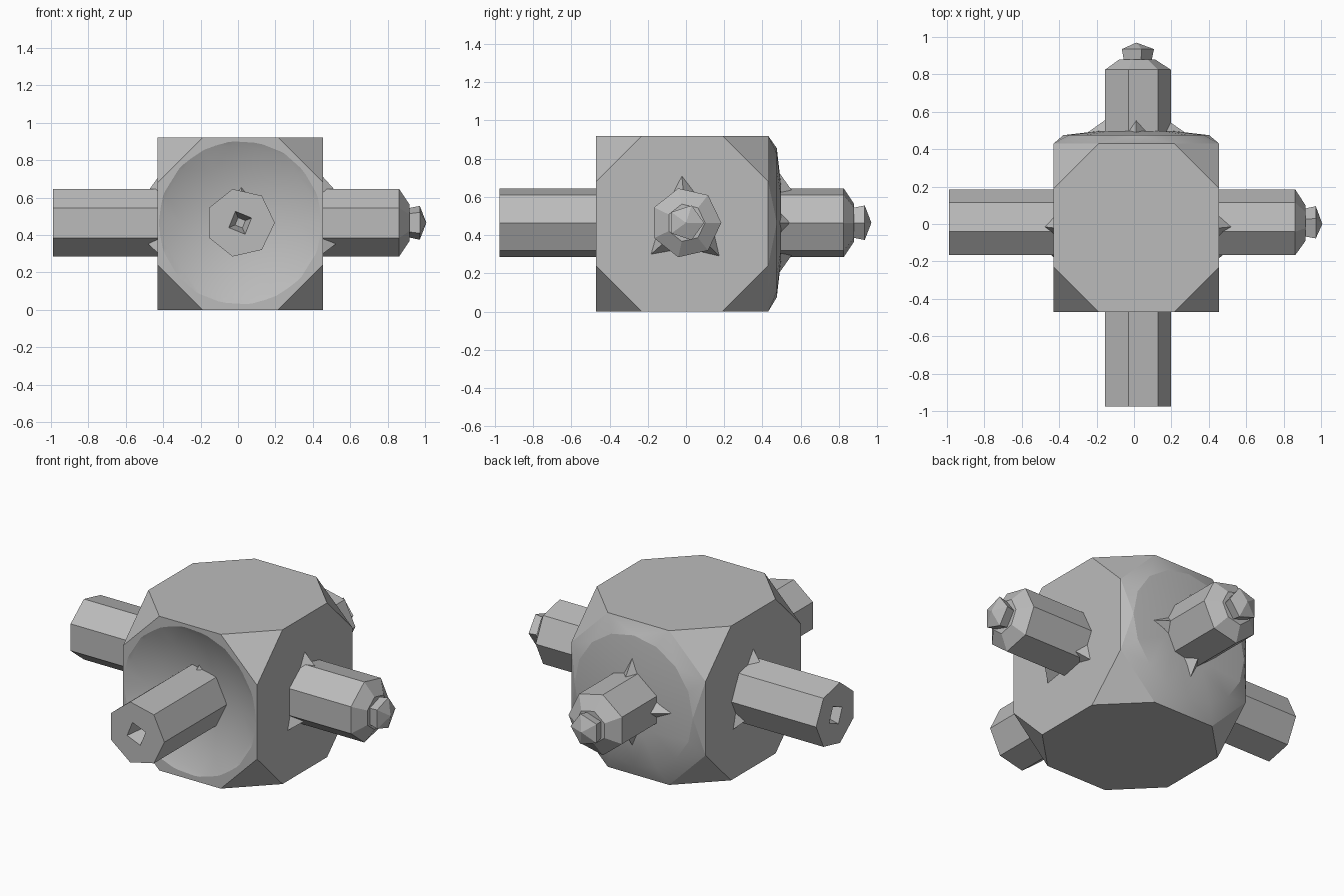
import bpy, bmesh
from math import cos, sin, pi, radians
from mathutils import Vector, Matrix

if "Cube" in bpy.data.objects:
    bpy.data.objects.remove(bpy.data.objects["Cube"])

grey = bpy.data.materials.new("plain grey")
grey.use_nodes = True
grey.diffuse_color = (0.5, 0.5, 0.5, 1)
grey.node_tree.nodes["Principled BSDF"].inputs["Base Color"].default_value = (0.5, 0.5, 0.5, 1)

HUB = Vector((0.012, 0, 0.465))
X, Y, Z = Vector((1, 0, 0)), Vector((0, 1, 0)), Vector((0, 0, 1))


def finish(name, bm):
    bmesh.ops.recalc_face_normals(bm, faces=bm.faces)
    mesh = bpy.data.meshes.new(name)
    bm.to_mesh(mesh)
    bm.free()
    mesh.materials.append(grey)
    ob = bpy.data.objects.new(name, mesh)
    bpy.context.collection.objects.link(ob)
    return ob


def hull(name, points):
    bm = bmesh.new()
    for p in points:
        bm.verts.new(p)
    res = bmesh.ops.convex_hull(bm, input=bm.verts)
    loose = [g for g in res["geom_interior"] if isinstance(g, bmesh.types.BMVert)]
    bmesh.ops.delete(bm, geom=loose, context="VERTS")
    bmesh.ops.dissolve_limit(bm, angle_limit=radians(1), verts=bm.verts, edges=bm.edges)
    return finish(name, bm)


def frame(out, side):
    """Matrix whose local z runs along the peg and local x along a peg corner."""
    m = Matrix((side, out.cross(side), out)).transposed().to_4x4()
    m.translation = HUB
    return m


def lathe(name, rings, sides, matrix):
    """Rings are (radius, height); a radius of zero makes a point."""
    bm = bmesh.new()
    loops = []
    for r, h in rings:
        n = sides if r else 1
        loops.append([bm.verts.new(matrix @ Vector((r * cos(2 * pi * i / n),
                      r * sin(2 * pi * i / n), h))) for i in range(n)])
    for a, b in zip(loops, loops[1:]):
        for i in range(sides):
            j = (i + 1) % sides
            bm.faces.new((a[i], a[j], b[0]) if len(b) == 1 else (a[i], a[j], b[j], b[i]))
    for loop in (loops[0], loops[-1]):
        if len(loop) > 1:
            bm.faces.new(loop)
    return finish(name, bm)


def carve(target, cutter):
    cutter.hide_render = True
    mod = target.modifiers.new("cut", "BOOLEAN")
    mod.operation = "DIFFERENCE"
    mod.solver = "EXACT"
    mod.object = cutter
    bpy.context.view_layer.objects.active = target
    bpy.ops.object.modifier_apply(modifier=mod.name)
    bpy.data.objects.remove(cutter)


# Body: box with its corners cut off and a low dome on the back
lo, hi = Vector((-0.43, -0.47, 0)), Vector((0.455, 0.43, 0.92))
points = []
for k in range(8):
    corner = Vector([(lo, hi)[k >> a & 1][a] for a in range(3)])
    for a in range(3):
        p = corner.copy()
        p[a] += -0.24 if k >> a & 1 else 0.24
        points.append(p)
for r, y in ((0.39, 0.475), (0.2, 0.497)):
    points += [HUB + Vector((r * cos(t * pi / 8), y, r * sin(t * pi / 8))) for t in range(16)]
body = hull("body", points)

# Shallow dish hollowed out of the front
bm = bmesh.new()
bmesh.ops.create_icosphere(bm, subdivisions=4, radius=1.02,
                           matrix=Matrix.Translation(HUB - Y * 1.39))
carve(body, finish("dish_cutter", bm))
bpy.ops.object.select_all(action="DESELECT")
body.select_set(True)
bpy.context.view_layer.objects.active = body
bpy.ops.object.shade_smooth_by_angle(angle=radians(15))

# Pegs: two with a pointed nub, two with a small socket
for name, out, side, end in (("left", X, Y, 0.85), ("back", Y, X, 0.825)):
    m = frame(out, side)
    lathe(name + "_peg", [(0.185, 0.3), (0.185, end), (0.1, end + 0.055)], 7, m)
    lathe(name + "_nub", [(0.075, end), (0.08, end + 0.04), (0.095, end + 0.11),
                          (0, end + 0.145)], 5, m)
for name, out, side, end in (("right", -X, Y, 1.0), ("front", -Y, X, 0.975)):
    m = frame(out, side)
    peg = lathe(name + "_peg", [(0.185, 0.3), (0.185, end)], 7, m)
    carve(peg, lathe("socket_cutter", [(0.03, end - 0.1), (0.07, end + 0.01)], 4,
                     m @ Matrix.Rotation(0.4, 4, "Z")))


# Gussets: small wedges bracing the pegs
def gusset(name, out, angle, base, reach, rise):
    across = Y if abs(out.x) > 0.5 else X
    d = across * cos(radians(angle)) + Z * sin(radians(angle))
    s = out.cross(d)
    at = HUB + out * base
    hull(name, [at + d * reach, at + d * 0.1 + s * 0.1, at + d * 0.1 - s * 0.1,
                at + d * 0.1 + out * rise, at + d * 0.16 + out * rise])


for angle in (95, 222, 315):
    gusset("left_gusset", X, angle, 0.43, 0.26, 0.09)
    gusset("right_gusset", -X, angle, 0.42, 0.27, 0.08)
for angle in (0, 90, 180, 270):
    gusset("back_gusset", Y, angle, 0.475, 0.28, 0.085)
gusset("front_gusset", -Y, 88, 0.33, 0.235, 0.1)
